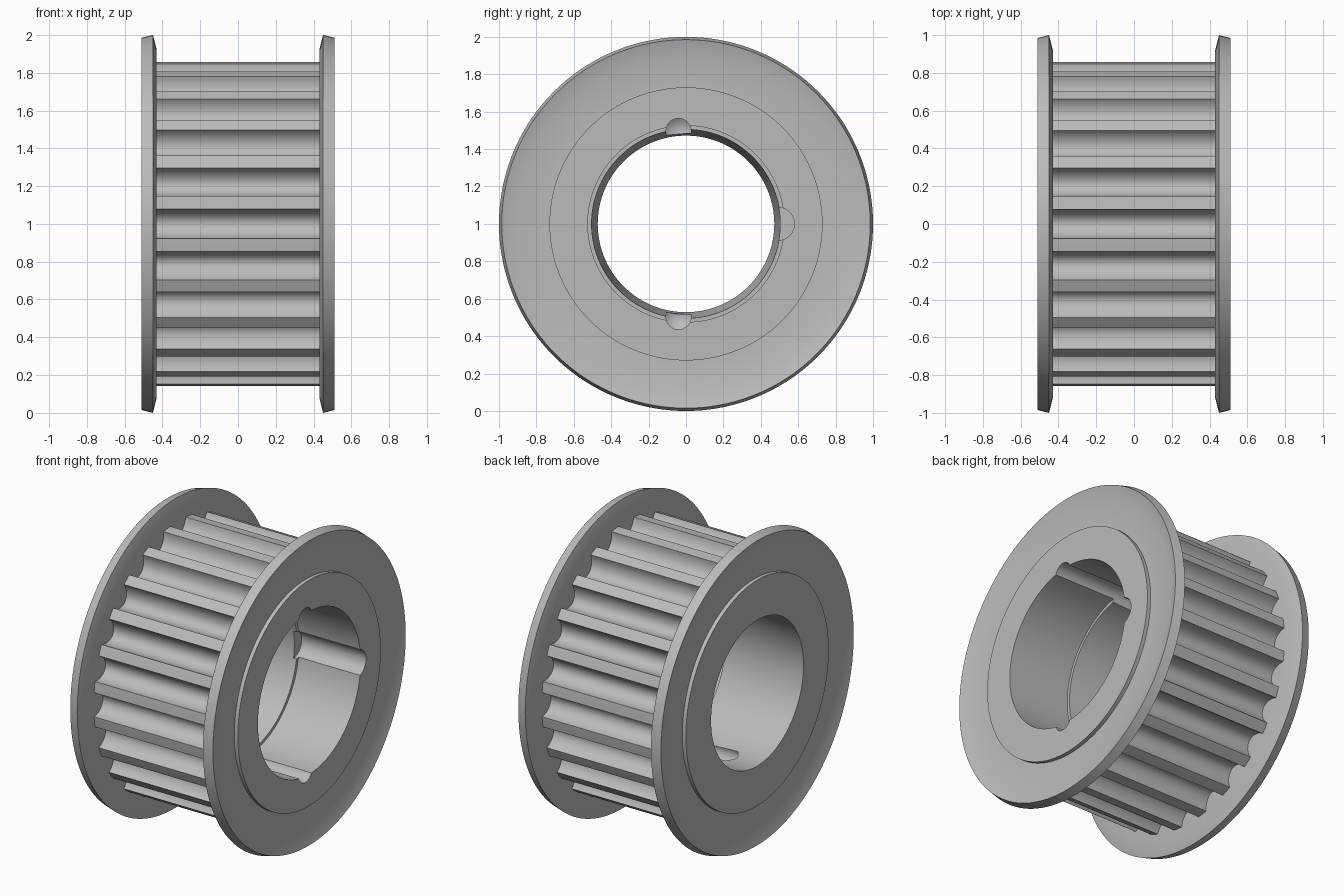
import bpy, bmesh
from math import sin, cos, pi, radians
from mathutils import Matrix, Vector

if "Cube" in bpy.data.objects:
    bpy.data.objects.remove(bpy.data.objects["Cube"])

AXIS_Z = 1.0
SEGMENTS = 144
TEETH = 24
TIP_R = 0.86

steel = bpy.data.materials.new("grey_steel")
steel.use_nodes = True
colour = (0.5, 0.5, 0.5, 1)
steel.diffuse_color = colour
steel.node_tree.nodes["Principled BSDF"].inputs["Base Color"].default_value = colour


def finish(name, bm):
    """Turn a bmesh into a linked object sitting on the pulley axis."""
    bmesh.ops.recalc_face_normals(bm, faces=bm.faces)
    mesh = bpy.data.meshes.new(name)
    bm.to_mesh(mesh)
    bm.free()
    mesh.materials.append(steel)
    obj = bpy.data.objects.new(name, mesh)
    obj.location.z = AXIS_Z
    bpy.context.collection.objects.link(obj)
    return obj


def smooth(obj):
    bpy.ops.object.select_all(action="DESELECT")
    obj.select_set(True)
    bpy.context.view_layer.objects.active = obj
    bpy.ops.object.shade_smooth_by_angle(angle=radians(25))


def lathe(name, profile):
    """Revolve a closed (x, radius) profile about the x axis."""
    bm = bmesh.new()
    rings = []
    for i in range(SEGMENTS):
        a = 2 * pi * i / SEGMENTS
        rings.append([bm.verts.new((x, r * cos(a), r * sin(a))) for x, r in profile])
    n = len(profile)
    for i, ring in enumerate(rings):
        nxt = rings[(i + 1) % SEGMENTS]
        for j in range(n):
            k = (j + 1) % n
            bm.faces.new((ring[j], ring[k], nxt[k], nxt[j]))
    return finish(name, bm)


def drill(name, y, z, radius, floor, tip):
    """Cutter for a hole bored in from +x, with an optional conical tip."""
    bm = bmesh.new()
    sides, end = 32, 0.6
    turn = Matrix.Rotation(pi / 2, 4, "Y")
    bmesh.ops.create_cone(bm, cap_ends=True, segments=sides, radius1=radius,
                          radius2=radius, depth=end - floor,
                          matrix=Matrix.Translation(((end + floor) / 2, y, z)) @ turn)
    if tip:
        bm.faces.ensure_lookup_table()
        cap = min(bm.faces, key=lambda f: f.calc_center_median().x)
        bmesh.ops.poke(bm, faces=[cap])
        min(bm.verts, key=lambda v: (Vector((v.co.y - y, v.co.z - z)).length, v.co.x)).co.x -= tip
    obj = finish(name, bm)
    obj.hide_render = True
    obj.hide_set(True)
    return obj


# Hub with a stepped, tapered bore
hub = lathe("hub", [(-0.51, 0.73), (0.51, 0.73), (0.51, 0.525),
                    (0.07, 0.525), (0.07, 0.505), (-0.51, 0.472)])

# Screw pockets in the bore: two long pointed ones and one flat-bottomed
cutters = [drill("upper_pocket_cutter", -0.04, 0.497, 0.067, -0.3, 0.05),
           drill("lower_pocket_cutter", -0.04, -0.497, 0.067, -0.3, 0.05),
           drill("side_pocket_cutter", 0.492, 0, 0.088, 0.05, 0)]
for cutter in cutters:
    mod = hub.modifiers.new(cutter.name, "BOOLEAN")
    mod.operation = "DIFFERENCE"
    mod.solver = "EXACT"
    mod.object = cutter
bpy.context.view_layer.update()
cut_mesh = bpy.data.meshes.new_from_object(
    hub.evaluated_get(bpy.context.evaluated_depsgraph_get()))
hub.modifiers.clear()
hub.data = cut_mesh
for cutter in cutters:
    bpy.data.objects.remove(cutter)
smooth(hub)

# Dished flanges, mirrored to both ends
flange = [(0.43, 0.72), (0.43, 0.92), (0.45, 1.0), (0.51, 0.985),
          (0.485, 0.9), (0.485, 0.72)]
for name, side in (("left_flange", 1), ("right_flange", -1)):
    smooth(lathe(name, [(side * x, r) for x, r in flange]))

# Toothed rim: flat lands between half-round grooves
outline = []
pitch = 2 * pi / TEETH
half_groove = radians(5.2)
for t in range(TEETH):
    for i in range(17):
        s = pi * i / 16
        a = t * pitch - half_groove * cos(s)
        r = TIP_R - 0.093 * sin(s)
        outline.append((r * cos(a), r * sin(a)))
    outline.append((TIP_R * cos((t + 0.5) * pitch), TIP_R * sin((t + 0.5) * pitch)))
bm = bmesh.new()
ends = [[bm.verts.new((x, y, z)) for y, z in outline] for x in (-0.44, 0.44)]
for i in range(len(outline)):
    k = (i + 1) % len(outline)
    bm.faces.new((ends[0][i], ends[0][k], ends[1][k], ends[1][i]))
smooth(finish("toothed_rim", bm))
